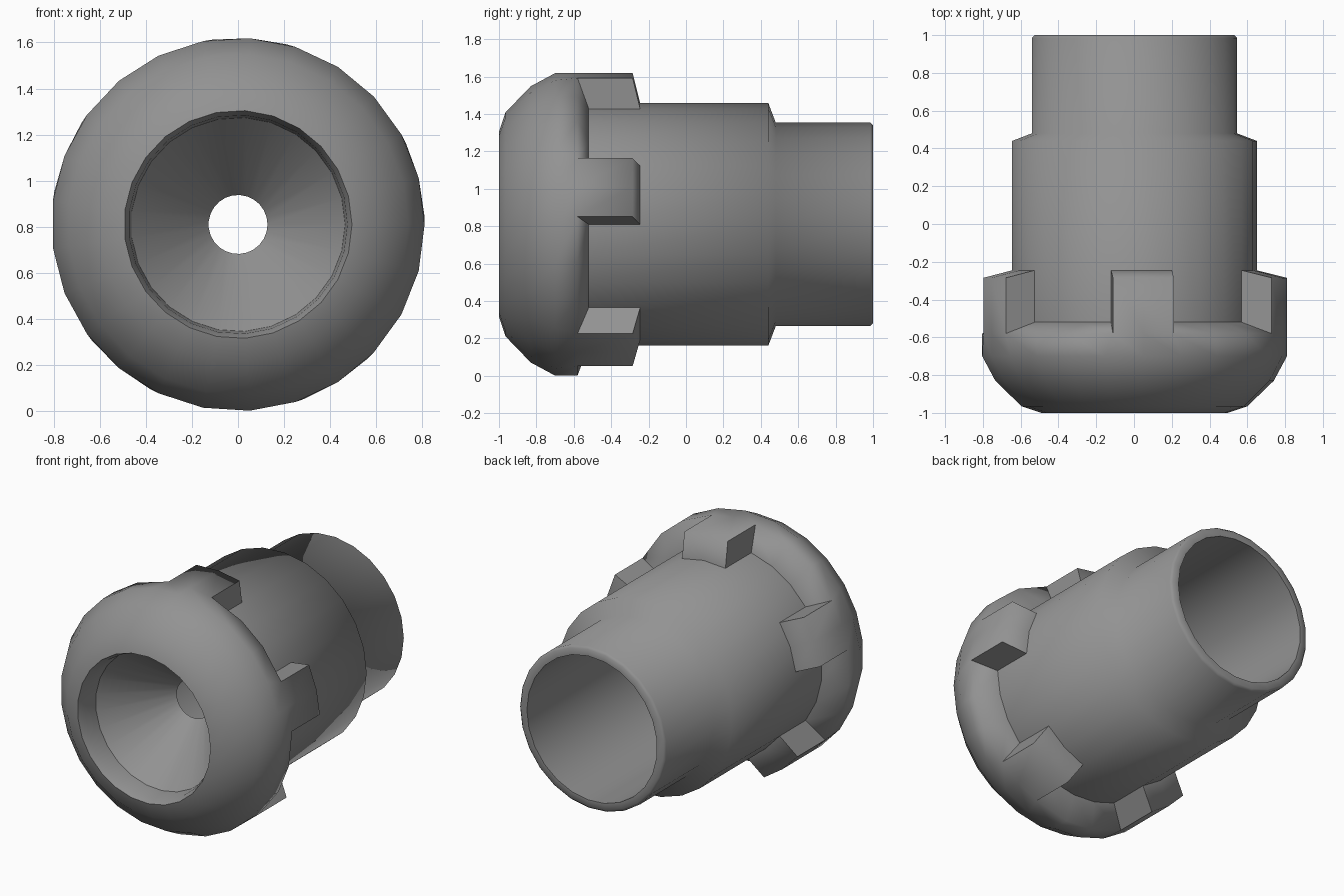
import bpy, math

SEGMENTS = 25      # sides around the axis
AXIS_Z = 0.81      # height of the axis, which runs along y
LUG_SPACING = 5    # one lug every five sides
LUG_WIDTH = 2      # each lug is two sides wide

cube = bpy.data.objects.get("Cube")
if cube:
    bpy.data.objects.remove(cube, do_unlink=True)

grey = bpy.data.materials.new("mid grey")
grey.use_nodes = True
colour = (0.29, 0.29, 0.29, 1)
grey.diffuse_color = colour
shader = next(n for n in grey.node_tree.nodes if n.type == "BSDF_PRINCIPLED")
shader.inputs["Base Color"].default_value = colour


def ring(radius, y, pinch=0.0):
    """Circle of points around the axis; pinch makes the lug sides parallel."""
    points = []
    for k in range(SEGMENTS):
        shift = {0: pinch, LUG_WIDTH: -pinch}.get(k % LUG_SPACING, 0)
        a = 2 * math.pi * k / SEGMENTS + math.radians(shift)
        points.append((radius * math.cos(a), y, AXIS_Z + radius * math.sin(a)))
    return points


def strip(a, b, k):
    """Quad between rings a and b on side k, as vertex indices."""
    n = (k + 1) % SEGMENTS
    return (a * SEGMENTS + k, b * SEGMENTS + k,
            b * SEGMENTS + n, a * SEGMENTS + n)


def make_object(name, verts, faces, angle):
    mesh = bpy.data.meshes.new(name)
    mesh.from_pydata(verts, [], faces)
    mesh.validate()
    mesh.materials.append(grey)
    obj = bpy.data.objects.new(name, mesh)
    bpy.context.collection.objects.link(obj)
    bpy.ops.object.select_all(action="DESELECT")
    obj.select_set(True)
    bpy.context.view_layer.objects.active = obj
    bpy.ops.object.shade_smooth_by_angle(angle=math.radians(angle))
    return obj


def lathe(name, profile, angle):
    verts = [p for r, y in profile for p in ring(r, y)]
    faces = [strip(i, i + 1, k)
             for i in range(len(profile) - 1) for k in range(SEGMENTS)]
    return make_object(name, verts, faces, angle)


# Stepped hollow barrel, open at the back
lathe("barrel", [(0.65, -0.56), (0.65, 0.44), (0.545, 0.48), (0.545, 0.985),
                 (0.53, 1.0), (0.485, 1.0), (0.485, -0.47), (0.128, -0.47)], 75)

# Conical mouth with a small hole at its end
lathe("funnel", [(0.128, -0.47), (0.465, -0.85)], 75)

# Rounded collar with five lugs gripping the barrel
profile = [(0.465, -0.85), (0.475, -0.95), (0.495, -1.0), (0.60, -0.965),
           (0.74, -0.83), (0.81, -0.70)]
rings = [ring(r, y) for r, y in profile]
shoulder = len(rings)
floor, lug_top, lug_base = shoulder + 1, shoulder + 2, shoulder + 3
rings += [ring(0.81, -0.58, 2.9), ring(0.65, -0.52),
          ring(0.81, -0.285, 2.9), ring(0.65, -0.245)]
faces = [strip(i, i + 1, k) for i in range(shoulder) for k in range(SEGMENTS)]
for k in range(SEGMENTS):
    place = k % LUG_SPACING
    if place < LUG_WIDTH:
        faces += [strip(shoulder, lug_top, k), strip(lug_top, lug_base, k)]
    else:
        faces.append(strip(shoulder, floor, k))
    side = [r * SEGMENTS + k for r in (shoulder, floor, lug_base, lug_top)]
    if place == 0:
        faces.append(side)
    elif place == LUG_WIDTH:
        faces.append(side[::-1])

# Keep only the points that the collar uses
used = sorted({i for f in faces for i in f})
index = {old: new for new, old in enumerate(used)}
points = [p for r in rings for p in r]
make_object("collar", [points[i] for i in used],
            [[index[i] for i in f] for f in faces], 80)
